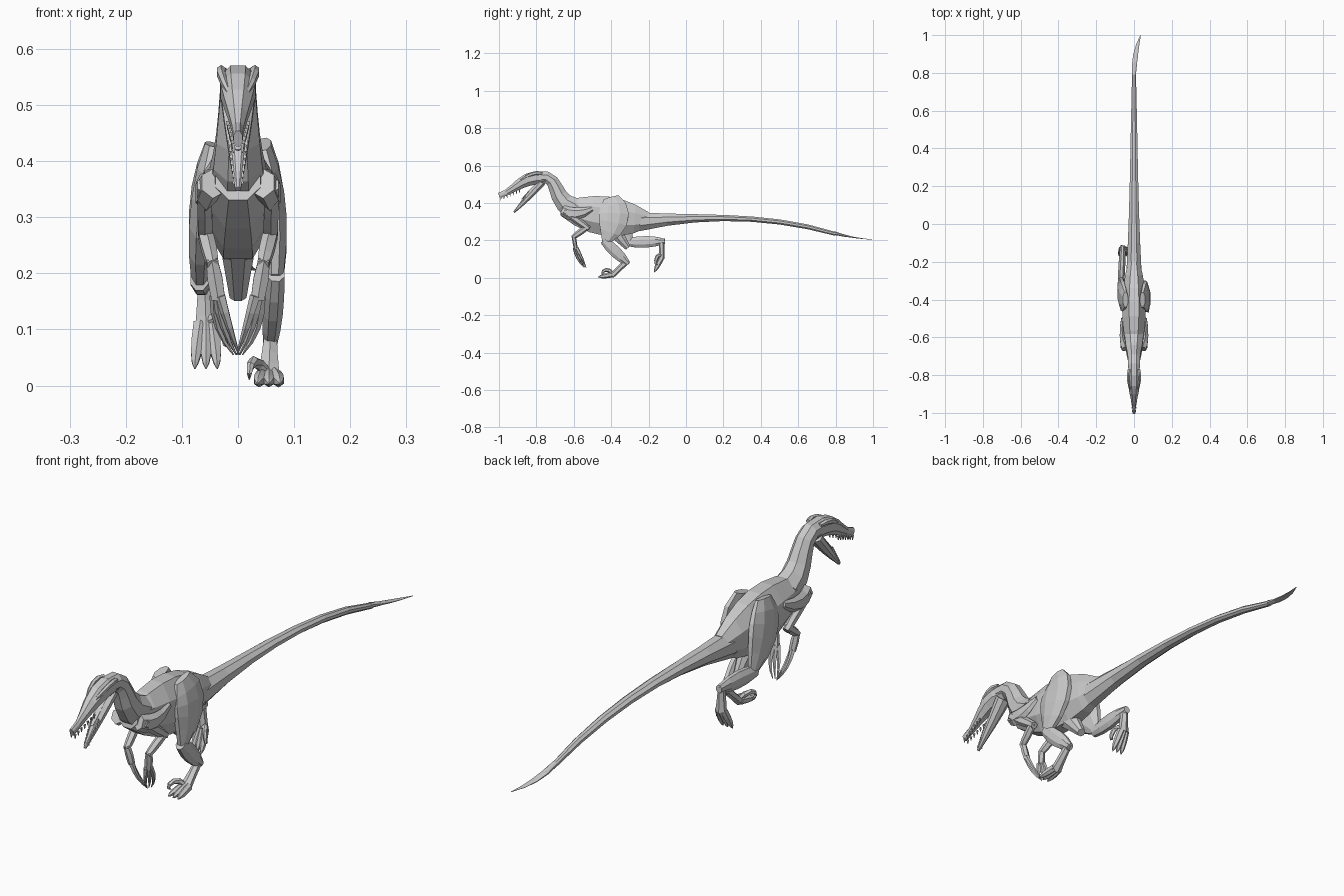
import bpy, bmesh, math
from mathutils import Vector

default_cube = bpy.data.objects.get("Cube")
if default_cube:
    bpy.data.objects.remove(default_cube, do_unlink=True)

TIP = .001


def blend(controls, t):
    """Bezier blend of numbers or vectors."""
    while len(controls) > 1:
        controls = [a * (1 - t) + b * t for a, b in zip(controls, controls[1:])]
    return controls[0]


def tube(name, path, widths, depths, rings=5, sides=8):
    """Faceted tube along a Bezier path, with blended half widths and half depths."""
    path = [Vector(point) for point in path]
    steps = [i / (rings - 1) for i in range(rings)]
    centres = [blend(path, t) for t in steps]
    grow = 1 / math.cos(math.pi / sides)
    bm = bmesh.new()
    loops = []
    for i, t in enumerate(steps):
        ahead = centres[min(i + 1, rings - 1)] - centres[max(i - 1, 0)]
        ahead.normalize()
        across = Vector((1, 0, 0))
        across = (across - ahead * across.dot(ahead)).normalized()
        up = across.cross(ahead)
        width, depth = blend(widths, t) * grow, blend(depths, t) * grow
        loop = []
        for k in range(sides):
            angle = math.tau * (k + .5) / sides
            offset = across * math.cos(angle) * width + up * math.sin(angle) * depth
            loop.append(bm.verts.new(centres[i] + offset))
        loops.append(loop)
    for first, second in zip(loops, loops[1:]):
        for k in range(sides):
            bm.faces.new((first[k - 1], first[k], second[k], second[k - 1]))
    bm.faces.new(loops[0])
    bm.faces.new(loops[-1])
    bmesh.ops.recalc_face_normals(bm, faces=bm.faces)
    mesh = bpy.data.meshes.new(name)
    bm.to_mesh(mesh)
    bm.free()
    bpy.context.collection.objects.link(bpy.data.objects.new(name, mesh))


def spine(name, path, widths, depths, **options):
    """Tube on the centre plane, from (y, z) points."""
    tube(name, [(0, y, z) for y, z in path], widths, depths, **options)


def bone(name, start, end, widths, depths, **options):
    """Straight limb segment that overlaps its neighbours at both joints."""
    ends = [start.lerp(end, -.1), start.lerp(end, 1.1)]
    tube(name, ends, widths, depths, **options)


# Torso and tail
spine("torso", [(-.66, .37), (-.42, .32), (-.2, .31)],
      [.04, .09, .03], [.04, .17, .04], rings=7)
spine("pelvis_keel", [(-.38, .25), (-.31, .16)], [.03, .015], [.04, .015], rings=3)
spine("tail", [(-.25, .3), (.1, .33), (.45, .34), (.8, .235)],
      [.04, .02, .02, .01], [.05, 0, .02, .01], rings=8)
tube("tail_tip", [(0, .79, .24), (0, .9, .21), (.035, 1, .205)],
     [.01, .02, TIP], [.01, TIP, TIP])

# Neck and head
spine("neck", [(-.6, .37), (-.73, .42), (-.66, .56), (-.8, .54)],
      [.05, .03, .03], [.06, .03, .03], rings=7)
spine("skull", [(-.75, .53), (-.86, .56), (-.92, .46), (-1, .44)],
      [.025, .05, .005, .008], [.03, .05, .01, .015], rings=7)
spine("lower_jaw", [(-.77, .51), (-.92, .35)], [.03, .02, .005], [.02, .02, .005])
spine("tongue", [(-.81, .49), (-.88, .42)], [.01, .01, .005], [.006, .006, TIP])

for side, label in ((1, "left"), (-1, "right")):

    def mirrored(x, y, z):
        return Vector((side * x, y, z))

    # Teeth in two rows, and a brow over each eye
    tooth_rows = {
        "upper": (mirrored(.018, -.89, .47), mirrored(.008, -.99, .43), -.014),
        "lower": (mirrored(.015, -.86, .43), mirrored(.007, -.91, .36), .01)}
    for row, (back, front, length) in tooth_rows.items():
        for i in range(7):
            root = back.lerp(front, i / 6)
            point = root + Vector((0, 0, length))
            bone(f"{label}_{row}_tooth", root, point, [.003, TIP], [.004, TIP],
                 rings=2, sides=4)
    brow = [mirrored(.025, -.77, .56), mirrored(.04, -.82, .57), mirrored(.015, -.89, .52)]
    tube(f"{label}_brow", brow, [.008, .008, .004], [.006, .014, .004], sides=6)

    # Shoulder and arm
    shoulder, elbow = mirrored(.06, -.64, .35), mirrored(.058, -.53, .27)
    wrist, knuckles = mirrored(.046, -.6, .22), mirrored(.036, -.59, .16)
    blade = [mirrored(.045, -.66, .36), mirrored(.07, -.6, .32), mirrored(.06, -.5, .37)]
    tube(f"{label}_shoulder", blade, [.02, .015, .008], [.025, .04, .01], sides=6)
    bone(f"{label}_upper_arm", shoulder, elbow, [.012, .014, .012], [.015, .02, .012],
         sides=6)
    bone(f"{label}_forearm", elbow, wrist, [.012, .015, .01], [.012, .018, .01], sides=6)
    bone(f"{label}_hand", wrist, knuckles, [.01, .016, .012], [.01, .01, .009],
         rings=3, sides=6)

    # Fingers with curved claws
    for n in (-1, 0, 1):
        fan = mirrored(-.01 * n, -.012 * n, 0)
        finger = [knuckles + fan / 2, mirrored(.03, -.57, .1) + fan * 1.5,
                  mirrored(.003, -.54, .055) + fan / 2]
        tube(f"{label}_finger", finger, [.008, .006, TIP], [.008, .006, TIP], sides=5)


def leg(label, side, thigh_y, knee, ankle, ball, reach):
    """Thigh, shin, instep, three toes and a raised inner claw."""
    knee, ankle, ball, reach = map(Vector, (knee, ankle, ball, reach))
    thigh = [(side * .045, -.4, .43), (side * .07, thigh_y, .33), knee]
    tube(f"{label}_thigh", thigh, [.014, .03, .015], [.04, .13, .02], rings=6)
    bone(f"{label}_shin", knee, ankle, [.016, .022, .012], [.02, .045, .014])
    bone(f"{label}_instep", ankle, ball, [.011, .013, .02], [.015, .012, .013], sides=6)
    for n in (-1, 0, 1):
        out = Vector((n * .02, 0, 0))
        toe = [ball + out / 2, ball + reach * .8 + out, ball + reach + out]
        tube(f"{label}_toe", toe, [.012, .012, TIP], [.013, .014, TIP], sides=6)
    inward = Vector((side * -.035, 0, 0))
    lift = Vector((0, -.02, .05))
    sickle = [ball, ball + inward + lift, ball + inward + lift / 2 + reach,
              ball + inward + reach / 2]
    tube(f"{label}_sickle_claw", sickle, [.008, .009, .008, TIP], [.008, .012, .008, TIP],
         rings=6, sides=6)


# Left leg planted, right leg lifted behind
leg("left", 1, -.36, knee=(.066, -.43, .19), ankle=(.058, -.32, .085),
    ball=(.055, -.39, .018), reach=(0, -.08, -.014))
leg("right", -1, -.4, knee=(-.068, -.3, .19), ankle=(-.06, -.13, .195),
    ball=(-.057, -.13, .11), reach=(0, -.04, -.08))
